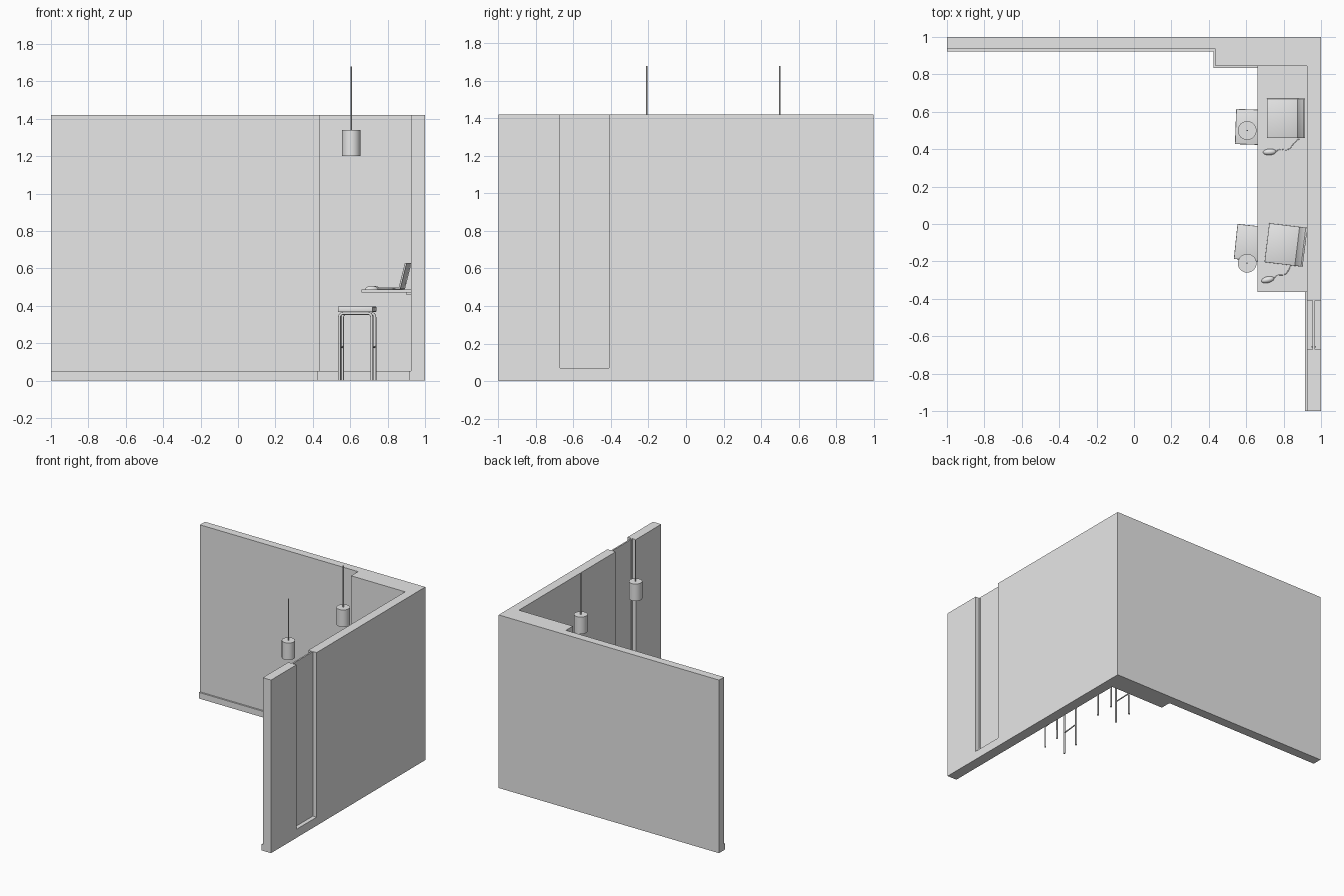
import bpy, bmesh, math
from mathutils import Matrix, Vector

if "Cube" in bpy.data.objects:
    bpy.data.objects.remove(bpy.data.objects["Cube"])

grey = bpy.data.materials.new("light_grey")
grey.diffuse_color = (0.8, 0.8, 0.8, 1)
grey.use_nodes = True
grey.node_tree.nodes["Principled BSDF"].inputs["Base Color"].default_value = grey.diffuse_color


def make(name, bm, matrix=None, smooth=False):
    """Turn a bmesh into a named object."""
    if matrix:
        bm.transform(matrix)
    bmesh.ops.recalc_face_normals(bm, faces=bm.faces)
    me = bpy.data.meshes.new(name)
    bm.to_mesh(me)
    bm.free()
    me.materials.append(grey)
    ob = bpy.data.objects.new(name, me)
    bpy.context.collection.objects.link(ob)
    if smooth:
        bpy.ops.object.select_all(action='DESELECT')
        ob.select_set(True)
        bpy.context.view_layer.objects.active = ob
        bpy.ops.object.shade_smooth_by_angle(angle=math.radians(40))
    return ob


def box(name, x0, x1, y0, y1, z0, z1, matrix=None, bevel=0):
    bm = bmesh.new()
    bmesh.ops.create_cube(bm, size=1)
    for v in bm.verts:
        v.co = ((x0 + x1) / 2 + v.co.x * (x1 - x0),
                (y0 + y1) / 2 + v.co.y * (y1 - y0),
                (z0 + z1) / 2 + v.co.z * (z1 - z0))
    if bevel:
        bmesh.ops.bevel(bm, geom=bm.edges[:], offset=bevel, segments=2,
                        profile=0.5, affect='EDGES')
    return make(name, bm, matrix, bool(bevel))


def prism(name, outline, z0, z1):
    bm = bmesh.new()
    face = bm.faces.new([bm.verts.new((x, y, z0)) for x, y in outline])
    top = bmesh.ops.extrude_face_region(bm, geom=[face])["geom"]
    for v in top:
        if isinstance(v, bmesh.types.BMVert):
            v.co.z = z1
    return make(name, bm)


def cylinder(name, x, y, z0, z1, r, sides=32):
    bm = bmesh.new()
    bmesh.ops.create_cone(bm, cap_ends=True, segments=sides, radius1=r,
                          radius2=r, depth=z1 - z0)
    return make(name, bm, Matrix.Translation((x, y, (z0 + z1) / 2)), True)


def tube(name, points, r, matrix):
    """Round tube swept along a path of points."""
    cu = bpy.data.curves.new(name, 'CURVE')
    cu.dimensions = '3D'
    cu.bevel_depth = r
    cu.bevel_resolution = 2
    cu.use_fill_caps = True
    sp = cu.splines.new('POLY')
    sp.points.add(len(points) - 1)
    for p, co in zip(sp.points, points):
        p.co = (*co, 1)
    cu.materials.append(grey)
    ob = bpy.data.objects.new(name, cu)
    ob.matrix_world = matrix
    bpy.context.collection.objects.link(ob)


# Corner walls with the thick pier, and the window recess on both sides
walls = prism("walls", [(-1, 1), (-1, 0.935), (0.435, 0.935), (0.435, 0.845),
                        (0.925, 0.845), (0.925, -1), (1, -1), (1, 1)], 0, 1.42)
cutters = [box("window_cutter", x0, x1, -0.67, -0.41, 0.07, 1.5)
           for x0, x1 in ((0.85, 0.955), (0.967, 1.1))]
for c in cutters:
    c.hide_render = True
    m = walls.modifiers.new("recess", 'BOOLEAN')
    m.operation = 'DIFFERENCE'
    m.solver = 'EXACT'
    m.object = c
bpy.context.view_layer.objects.active = walls
for m in list(walls.modifiers):
    bpy.ops.object.modifier_apply(modifier=m.name)
for c in cutters:
    bpy.data.objects.remove(c)

# Thin upright bars on the window pane
box("window_bar_outside", 0.966, 0.972, -0.659, -0.652, 0.09, 1.41)
box("window_bar_inside", 0.950, 0.956, -0.659, -0.652, 0.09, 1.41)

# Skirting board following the inside of the walls
prism("skirting", [(-1, 0.936), (-1, 0.922), (0.424, 0.922), (0.424, 0.833),
                   (0.914, 0.833), (0.914, -1), (0.926, -1), (0.926, 0.846),
                   (0.436, 0.846), (0.436, 0.936)], 0, 0.05)

# Wall desk and its supporting batten
box("desk_top", 0.66, 0.925, -0.363, 0.845, 0.47, 0.488)
box("desk_batten", 0.90, 0.925, -0.35, 0.845, 0.458, 0.47)

# Pendant lamps
for y in (0.5, -0.21):
    cylinder("lamp_shade", 0.605, y, 1.2, 1.34, 0.05)
    cylinder("lamp_cord", 0.605, y, 1.34, 1.68, 0.004, 8)


def placed(x, y, z, degrees):
    return Matrix.Translation((x, y, z)) @ Matrix.Rotation(math.radians(degrees), 4, 'Z')


def stool(x, y, degrees):
    m = placed(x, y, 0, degrees)
    box("stool_seat", -0.094, 0.094, -0.094, 0.094, 0.366, 0.396, m, 0.004)
    bend = [(0.087 - 0.02 * (1 - math.cos(a)), 0.339 + 0.02 * math.sin(a))
            for a in (i * math.pi / 8 for i in range(5))]
    half = [(0.087, 0)] + bend
    arch = half + [(-px, pz) for px, pz in reversed(half)]
    for s in (-0.08, 0.08):
        tube("stool_leg_frame", [(px, s, pz) for px, pz in arch], 0.0075, m)
        tube("stool_rail", [(s * 1.087, -0.08, 0.18), (s * 1.087, 0.08, 0.18)], 0.005, m)


stool(0.637, 0.518, -2)
stool(0.637, -0.103, -6)


def laptop(x, y, degrees):
    m = placed(x, y, 0.488, degrees)
    box("laptop_base", -0.085, 0.085, -0.105, 0.105, 0, 0.01, m, 0.002)
    tilt = m @ Matrix.Translation((0.082, 0, 0.005)) @ Matrix.Rotation(math.radians(14), 4, 'Y')
    box("laptop_screen", -0.005, 0.005, -0.105, 0.105, 0, 0.14, tilt, 0.002)


laptop(0.795, 0.565, 0)
laptop(0.795, -0.11, -7)


def mouse(x, y, degrees):
    m = placed(x, y, 0.488, degrees)
    bm = bmesh.new()
    bmesh.ops.create_uvsphere(bm, u_segments=20, v_segments=12, radius=1)
    bmesh.ops.bisect_plane(bm, geom=bm.verts[:] + bm.edges[:] + bm.faces[:],
                           plane_co=(0, 0, 0), plane_no=(0, 0, -1), clear_outer=True)
    bmesh.ops.holes_fill(bm, edges=[e for e in bm.edges if e.is_boundary])
    make("mouse", bm, m @ Matrix.Diagonal((0.035, 0.017, 0.018, 1)), True)
    # Wavy cable running back to the laptop
    cable = [(0.033 + 0.13 * t, 0.055 * t * t + 0.008 * math.sin(t * 9), 0.003)
             for t in (i / 16 for i in range(17))]
    tube("mouse_cable", cable, 0.002, m)


mouse(0.725, 0.385, 4)
mouse(0.715, -0.298, 14)
